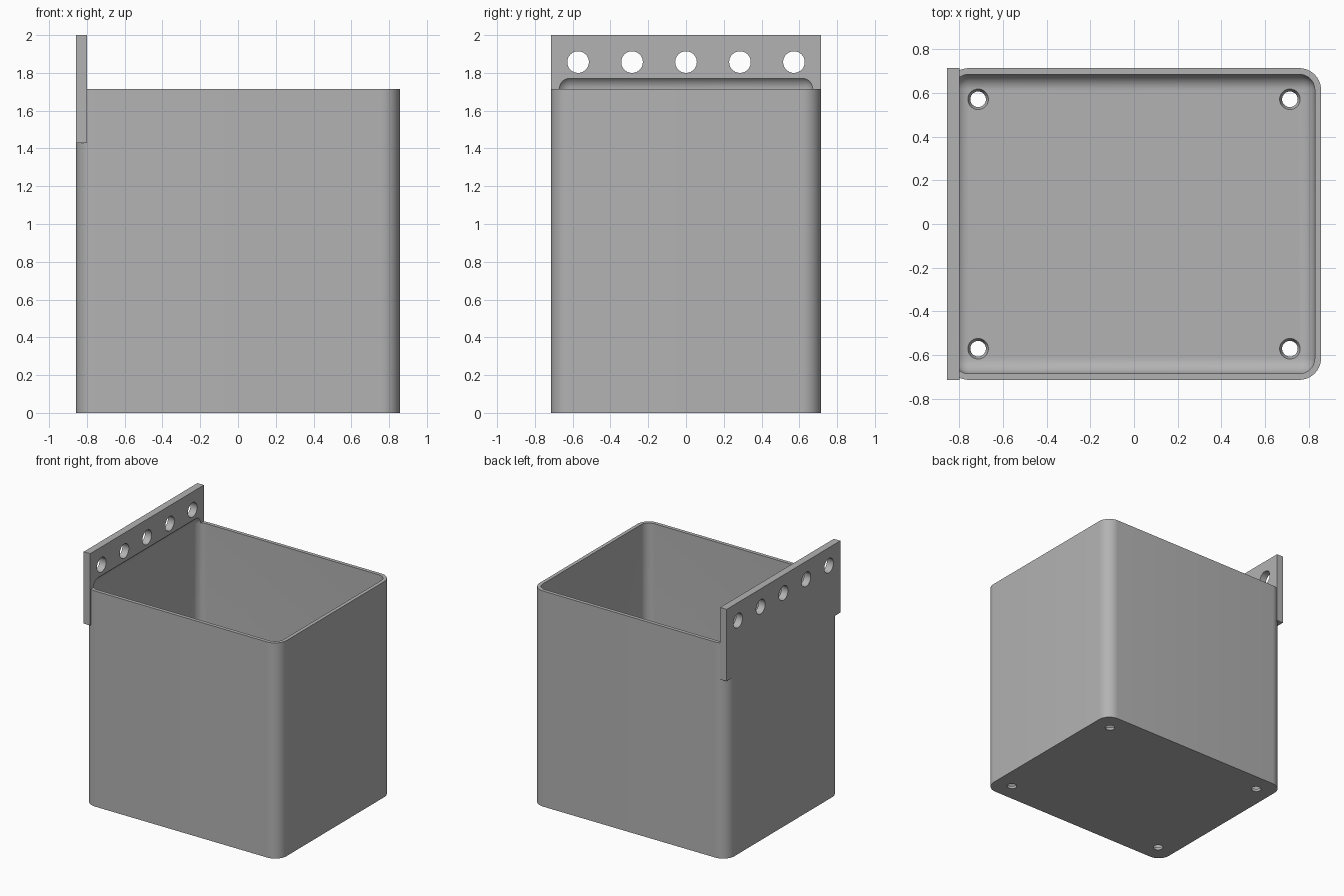
import bpy, bmesh
from mathutils import Matrix, Vector

cube = bpy.data.objects.get("Cube")
if cube:
    bpy.data.objects.remove(cube, do_unlink=True)

MM = 1 / 70                      # design unit
W, D, H, TOP = 120 * MM, 100 * MM, 120 * MM, 140 * MM
WALL, PLATE, R = 2 * MM, 4 * MM, 7 * MM

grey = bpy.data.materials.new("plain grey")
grey.use_nodes = True
grey.diffuse_color = (0.45, 0.45, 0.45, 1)
grey.node_tree.nodes["Principled BSDF"].inputs["Base Color"].default_value = grey.diffuse_color


def make_object(name, bm):
    bmesh.ops.recalc_face_normals(bm, faces=bm.faces)
    mesh = bpy.data.meshes.new(name)
    bm.to_mesh(mesh)
    bm.free()
    mesh.materials.append(grey)
    obj = bpy.data.objects.new(name, mesh)
    bpy.context.collection.objects.link(obj)
    return obj


def rounded_block(name, low, high, radius, axis=None):
    """Block with the edges along one axis rounded, or every edge if none is given."""
    low, high = Vector(low), Vector(high)
    bm = bmesh.new()
    bmesh.ops.create_cube(bm, size=1)
    bmesh.ops.scale(bm, vec=high - low, verts=bm.verts)
    bmesh.ops.translate(bm, vec=(low + high) / 2, verts=bm.verts)
    edges = [e for e in bm.edges if axis is None
             or abs(e.verts[0].co[axis] - e.verts[1].co[axis]) > radius]
    bmesh.ops.bevel(bm, geom=edges, offset=radius, segments=10,
                    profile=0.5, affect='EDGES')
    return make_object(name, bm)


def combine(target, tool, operation):
    mod = target.modifiers.new(operation, 'BOOLEAN')
    mod.operation, mod.solver, mod.object = operation, 'EXACT', tool
    bpy.context.view_layer.objects.active = target
    bpy.ops.object.modifier_apply(modifier=mod.name)
    bpy.data.objects.remove(tool, do_unlink=True)


# Outer box and the taller hanging plate on its side
box = rounded_block("hanging_box", (-W / 2, -D / 2, 0), (W / 2, D / 2, H), R, axis=2)
plate = rounded_block("hanging_plate", (-W / 2, -D / 2, H - 20 * MM),
                      (PLATE - W / 2, D / 2, TOP), R, axis=0)
combine(box, plate, 'UNION')

# Fully rounded hollow, running up into the plate as a shallow recess
hollow = rounded_block("hollow", (WALL - W / 2, WALL - D / 2, WALL),
                       (W / 2 - WALL, D / 2 - WALL, H + 5 * MM), R - WALL)
combine(box, hollow, 'DIFFERENCE')

# Holes: a row through the plate and tapered drains in the floor
bm = bmesh.new()
for y in (-40, -20, 0, 20, 40):
    place = Matrix.Translation((-W / 2, y * MM, TOP - 10 * MM)) @ Matrix.Rotation(1.570796, 4, 'Y')
    bmesh.ops.create_cone(bm, cap_ends=True, segments=40, radius1=4 * MM,
                          radius2=4 * MM, depth=14 * MM, matrix=place)
for x in (-50, 50):
    for y in (-40, 40):
        place = Matrix.Translation((x * MM, y * MM, WALL / 2))
        bmesh.ops.create_cone(bm, cap_ends=True, segments=40, radius1=2.1 * MM,
                              radius2=3.7 * MM, depth=2 * WALL, matrix=place)
combine(box, make_object("hole_cutters", bm), 'DIFFERENCE')

# Smooth rounded corners, sharp rims
bpy.ops.object.select_all(action='DESELECT')
box.select_set(True)
bpy.context.view_layer.objects.active = box
bpy.ops.object.shade_smooth_by_angle(angle=0.52)
